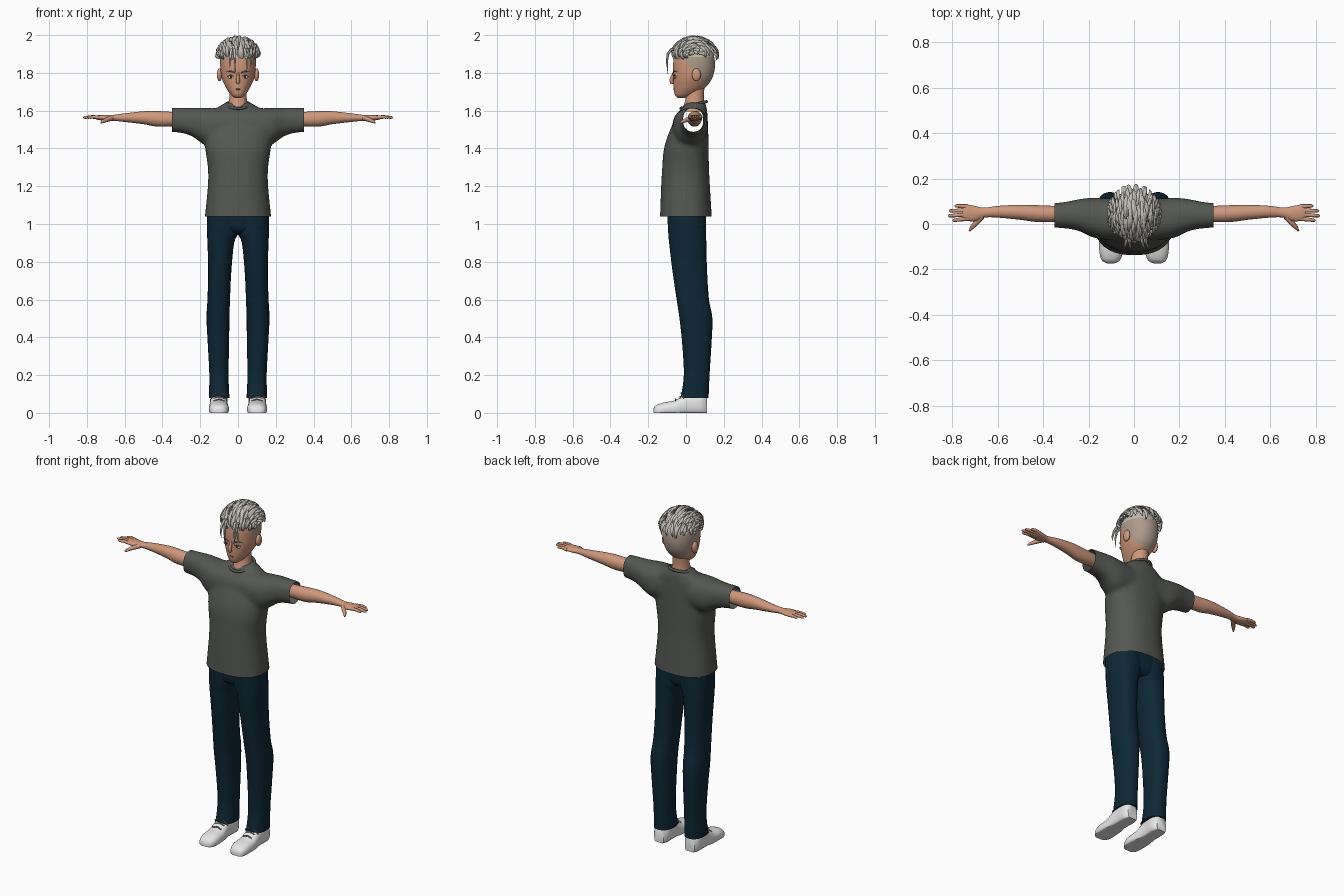
import bpy, bmesh, math, random
from mathutils import Vector, Matrix

random.seed(4)
if "Cube" in bpy.data.objects:
    bpy.data.objects.remove(bpy.data.objects["Cube"])


def material(name, *rgb):
    mat = bpy.data.materials.new(name)
    mat.use_nodes = True
    mat.diffuse_color = (*rgb, 1)
    mat.node_tree.nodes["Principled BSDF"].inputs["Base Color"].default_value = (*rgb, 1)
    return mat


SKIN = material("skin", .62, .31, .2)
SHAVED = material("shaved hair", .42, .33, .26)
HAIR = material("silver hair", .54, .51, .46)
SHIRT = material("grey cotton", .09, .096, .085)
DENIM = material("dark denim", .004, .02, .036)
SHOE = material("white leather", .8, .8, .8)
LACE = material("grey lace", .2, .19, .18)
EYE = material("eye white", .7, .68, .65)
DARK = material("dark brown", .05, .035, .03)
LIP = material("lip", .42, .16, .11)


def finish(name, bm, *mats, rule=None, normals=True):
    """Turn a bmesh into a smooth object, colouring faces by an optional rule."""
    if normals:
        bmesh.ops.recalc_face_normals(bm, faces=bm.faces[:])
    for f in bm.faces:
        f.smooth = True
        if rule:
            f.material_index = rule(f.calc_center_median())
    mesh = bpy.data.meshes.new(name)
    bm.to_mesh(mesh)
    bm.free()
    for mat in mats:
        mesh.materials.append(mat)
    mesh.set_sharp_from_angle(angle=math.radians(55))
    obj = bpy.data.objects.new(name, mesh)
    bpy.context.collection.objects.link(obj)
    return obj


def pair(name, bm, *mats):
    """Left part as built, right part as its mirror image."""
    left = finish("left_" + name, bm, *mats)
    mesh = left.data.copy()
    mesh.transform(Matrix.Scale(-1, 4, (1, 0, 0)))
    mesh.flip_normals()
    bpy.context.collection.objects.link(bpy.data.objects.new("right_" + name, mesh))


def bridge(bm, rings):
    for a, b in zip(rings, rings[1:]):
        for i in range(len(a)):
            j = (i + 1) % len(a)
            bm.faces.new((a[i], a[j], b[j], b[i]))
    bm.faces.new(rings[0])
    bm.faces.new(rings[-1])


def loft(bm, axis, keys, steps=4, sides=28, power=2.0):
    """Smooth loft; each key is (position, low a, high a, low b, high b)."""
    padded = [keys[0], *keys, keys[-1]]
    rows = []
    for p, q, r, s in zip(padded, padded[1:], padded[2:], padded[3:]):
        for k in range(steps):
            t = k / steps
            rows.append([b + t * ((c - a) + t * ((2*a - 5*b + 4*c - d) + t * (3*b - a - 3*c + d))) / 2
                         for a, b, c, d in zip(p, q, r, s)])
    rows.append(keys[-1])
    rings = []
    for t, a0, a1, b0, b1 in rows:
        ring = []
        for i in range(sides):
            ang = math.tau * (i + .5) / sides
            u, v = (math.copysign(abs(w) ** (2 / power), w) for w in (math.cos(ang), math.sin(ang)))
            a = (a0 + a1 + (a1 - a0) * u) / 2
            b = (b0 + b1 + (b1 - b0) * v) / 2
            ring.append(bm.verts.new({"x": (t, a, b), "y": (a, t, b), "z": (a, b, t)}[axis]))
        rings.append(ring)
    bridge(bm, rings)


def tube(bm, pts, radii, hint=(0, 0, 1), flat=1.0, sides=8):
    pts = [Vector(p) for p in pts]
    rings = []
    for i, p in enumerate(pts):
        tan = (pts[min(i + 1, len(pts) - 1)] - pts[max(i - 1, 0)]).normalized()
        side = tan.cross(Vector(hint)).normalized()
        up = side.cross(tan)
        rings.append([bm.verts.new(p + radii[i] * (side * math.cos(a) + up * flat * math.sin(a)))
                      for a in (math.tau * k / sides for k in range(sides))])
    bridge(bm, rings)


def blob(bm, loc, size):
    bmesh.ops.create_uvsphere(bm, u_segments=16, v_segments=10, radius=1,
                              matrix=Matrix.Translation(loc) @ Matrix.Diagonal((*size, 1)))


# Shirt: torso and sleeves fused, then cut open at hem and cuffs
bm = bmesh.new()
torso = [(.99, .18, -.142, .14), (1.04, .176, -.138, .137), (1.2, .16, -.132, .127),
         (1.3, .16, -.126, .122), (1.4, .174, -.117, .12), (1.5, .178, -.084, .118),
         (1.58, .155, -.042, .114), (1.61, .12, -.024, .11), (1.635, .08, -.005, .105),
         (1.645, .06, .01, .1)]
loft(bm, "z", [(z, -w, w, f, b) for z, w, f, b in torso], power=2.3)
sleeve = [(.39, -.014, .088, 1.489, 1.615), (.3, -.02, .098, 1.482, 1.616), (.24, -.032, .11, 1.462, 1.616),
          (.18, -.06, .116, 1.422, 1.615), (.1, -.07, .113, 1.42, 1.613)]
loft(bm, "x", sleeve + [(-k[0], *k[1:]) for k in reversed(sleeve)], power=2.3)
shirt = finish("shirt", bm, SHIRT)
remesh = shirt.modifiers.new("fuse", "REMESH")
remesh.mode, remesh.voxel_size = "VOXEL", .011
soften = shirt.modifiers.new("soften", "SMOOTH")
soften.factor, soften.iterations = .5, 8
bpy.context.view_layer.update()
fused = bpy.data.meshes.new_from_object(shirt.evaluated_get(bpy.context.evaluated_depsgraph_get()))
bpy.data.objects.remove(shirt)
bm = bmesh.new()
bm.from_mesh(fused)
for co, no in (((0, 0, 1.04), (0, 0, -1)), ((.35, 0, 0), (1, 0, 0)), ((-.35, 0, 0), (-1, 0, 0))):
    bmesh.ops.bisect_plane(bm, geom=bm.verts[:] + bm.edges[:] + bm.faces[:],
                           plane_co=co, plane_no=no, clear_outer=True)
finish("shirt", bm, SHIRT, normals=False)

# Collar band
bm = bmesh.new()
ring = [(.066 * math.cos(a), .04 + .068 * math.sin(a), 1.63 + .018 * math.sin(a))
        for a in (math.tau * k / 32 for k in range(33))]
tube(bm, ring, [.008] * 33)
finish("collar", bm, SHIRT)

# Trousers
bm = bmesh.new()
loft(bm, "z", [(.08, .045, .155, -.028, .12), (.2, .05, .152, -.012, .125), (.36, .047, .16, -.02, .135),
               (.5, .045, .167, -.035, .14), (.6, .042, .162, -.05, .122), (.75, .035, .158, -.072, .112),
               (.9, .02, .162, -.09, .108), (.96, -.005, .165, -.095, .107), (1.06, -.01, .165, -.1, .105)],
     power=2.3)
pair("trouser_leg", bm, DENIM)
bm = bmesh.new()
loft(bm, "z", [(.95, -.12, .12, -.06, .08), (.98, -.16, .16, -.09, .1), (1.08, -.164, .164, -.1, .105)], power=2.4)
finish("trouser_hips", bm, DENIM)

# Shoes with flat soles
bm = bmesh.new()
loft(bm, "y", [(-.173, .085, .12, -.01, .02), (-.16, .062, .142, -.02, .04), (-.12, .048, .153, -.02, .055),
               (-.06, .05, .153, -.02, .066), (-.02, .055, .15, -.02, .09), (.02, .057, .148, -.02, .112),
               (.08, .055, .148, -.02, .112), (.11, .07, .133, -.02, .09)], power=2.4)
for v in bm.verts:
    v.co.z = max(v.co.z, 0)
pair("shoe", bm, SHOE)
bm = bmesh.new()
for k in range(3):
    y, z = -.055 + .025 * k, .07 + .013 * k
    tube(bm, [(.072, y, z - .007), (.1, y, z + .003), (.13, y, z - .007)], [.004] * 3)
for d in (-1, 1):
    tube(bm, [(.1, -.005, .1), (.1 + .02 * d, -.025, .105), (.1 + .035 * d, -.02, .09),
              (.1 + .04 * d, -.01, .075)], [.004] * 4)
pair("shoe_lace", bm, LACE)

# Arms and hands
bm = bmesh.new()
loft(bm, "x", [(.3, .008, .078, 1.52, 1.59), (.42, .008, .083, 1.515, 1.598), (.5, .018, .085, 1.528, 1.597),
               (.6, .028, .08, 1.54, 1.586), (.66, .028, .072, 1.546, 1.578), (.7, .012, .08, 1.546, 1.578),
               (.74, .014, .086, 1.551, 1.576), (.757, .02, .082, 1.556, 1.572)], sides=20)
for y, tip, end in ((.024, .016, .8), (.042, .036, .82), (.06, .058, .815), (.077, .08, .79)):
    tube(bm, [(.73, y, 1.563), ((.73 + end) / 2, (y + tip) / 2, 1.567), (end - .006, tip, 1.564),
              (end, tip, 1.563)], [.01, .009, .007, .003])
tube(bm, [(.67, .035, 1.56), (.695, .005, 1.552), (.715, -.016, 1.543), (.725, -.03, 1.535)],
     [.014, .012, .009, .004])
pair("arm", bm, SKIN)

# Neck and head, with shaved sides and a hair-coloured crown
bm = bmesh.new()
loft(bm, "z", [(.0 + 1.595, -.062, .062, -.026, .1), (1.63, -.052, .052, -.012, .098),
               (1.68, -.045, .045, 0, .095), (1.74, -.045, .045, 0, .1)])
finish("neck", bm, SKIN)
bm = bmesh.new()
skull = [(1.668, .016, -.045, -.005), (1.68, .034, -.057, .03), (1.7, .05, -.063, .07), (1.73, .068, -.066, .11),
         (1.77, .085, -.067, .138), (1.82, .093, -.069, .152), (1.87, .095, -.066, .152),
         (1.91, .088, -.055, .14), (1.945, .06, -.02, .11), (1.96, .02, .02, .06)]
loft(bm, "z", [(z, -w, w, f, b) for z, w, f, b in skull], steps=6, sides=48, power=2.15)


def scalp(c):
    if c.z > 1.885:
        return 2
    return int(c.z > 1.72 and c.y > .05 - (c.z - 1.8) * .8)


finish("head", bm, SKIN, SHAVED, HAIR, rule=scalp)
bm = bmesh.new()
blob(bm, (.098, .055, 1.79), (.014, .024, .034))
pair("ear", bm, SKIN)

# Face
bm = bmesh.new()
tube(bm, [(0, -.064, 1.805), (0, -.072, 1.78), (0, -.078, 1.762), (0, -.074, 1.748), (0, -.062, 1.744)],
     [.006, .008, .011, .01, .004], hint=(0, -1, 0))
finish("nose", bm, SKIN)
bm = bmesh.new()
blob(bm, (.038, -.057, 1.778), (.016, .006, .008))
pair("eye", bm, EYE)
bm = bmesh.new()
blob(bm, (.037, -.0615, 1.778), (.006, .0025, .007))
tube(bm, [(.02, -.064, 1.782), (.038, -.063, 1.788), (.057, -.054, 1.782)], [.001, .0025, .001])
pair("iris_and_lashes", bm, DARK)
bm = bmesh.new()
tube(bm, [(.016, -.068, 1.8), (.04, -.063, 1.81), (.064, -.049, 1.805)], [.003, .004, .001])
pair("eyebrow", bm, LACE)
bm = bmesh.new()
tube(bm, [(-.02, -.058, 1.712), (-.008, -.064, 1.714), (.008, -.064, 1.714), (.02, -.058, 1.712)],
     [.001, .004, .004, .001])
finish("mouth", bm, LIP)

# Swept-back hair locks laid in overlapping rows, front to back
bm = bmesh.new()
for row in range(6):
    for col in range(19):
        lat = -1.3 + 2.6 * (col + random.random()) / 19
        start = .02 + .44 * row + random.uniform(-.15, .15)
        span, drift = random.uniform(.7, 1), random.uniform(-.15, .15)
        pts = []
        for k in range(7):
            t = k / 6
            la, phi = lat + drift * t, start + span * t
            out = Vector((math.sin(la), -math.cos(la) * math.cos(phi), math.cos(la) * math.sin(phi)))
            lift = .002 + .02 * math.sin(2.3 * t)
            pts.append(Vector((out.x * .099, .045 + out.y * .108, 1.88 + out.z * .093)) + out * lift)
        tube(bm, pts, [.006, .009, .0095, .009, .0075, .005, .001], hint=out, flat=.6, sides=6)
finish("hair_locks", bm, HAIR)

# Loose fringe over the forehead
bm = bmesh.new()
for x, dx, low in ((-.035, -.008, 1.825), (-.02, .004, 1.795), (.035, .012, 1.8), (.05, .018, 1.835)):
    tube(bm, [(x, -.045, 1.92), (x, -.078, 1.925), (x + dx / 2, -.096, 1.9), (x + dx, -.101, 1.86),
              (x + dx, -.096, low)], [.006, .008, .007, .005, .001], hint=(1, 0, 0), sides=6)
finish("fringe", bm, HAIR)
